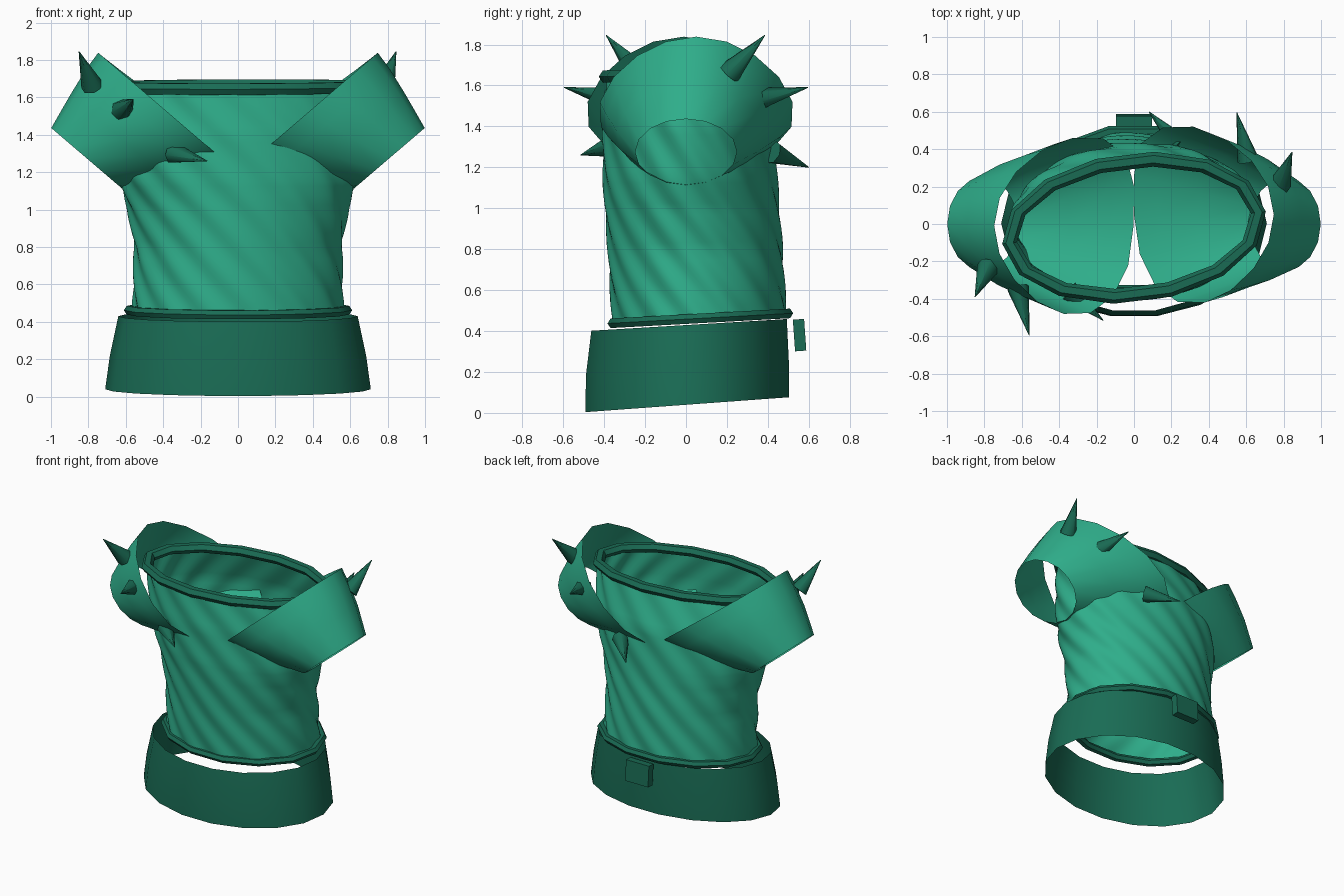
import bpy, bmesh, math
from mathutils import Vector, Matrix

if "Cube" in bpy.data.objects:
    bpy.data.objects.remove(bpy.data.objects["Cube"])

def material(name, rgb):
    m = bpy.data.materials.new(name)
    m.diffuse_color = (*rgb, 1)
    m.use_nodes = True
    m.node_tree.nodes["Principled BSDF"].inputs["Base Color"].default_value = m.diffuse_color
    return m

GREEN = material("green_cloth", (0.028, 0.42, 0.255))
DARK = material("dark_green", (0.01, 0.15, 0.09))

def finish(name, bm, mat, smooth=None):
    me = bpy.data.meshes.new(name)
    bm.to_mesh(me)
    bm.free()
    ob = bpy.data.objects.new(name, me)
    bpy.context.collection.objects.link(ob)
    me.materials.append(mat)
    if smooth:
        bpy.ops.object.select_all(action='DESELECT')
        ob.select_set(True)
        bpy.context.view_layer.objects.active = ob
        bpy.ops.object.shade_smooth_by_angle(angle=math.radians(smooth))
    return ob

def loft(name, rings, mat, smooth=40, closed=False):
    """Skin a list of closed rings; closed also joins last ring to first."""
    bm = bmesh.new()
    vs = [[bm.verts.new(p) for p in r] for r in rings]
    pairs = list(zip(vs, vs[1:])) + ([(vs[-1], vs[0])] if closed else [])
    for a, b in pairs:
        n = len(a)
        for i in range(n):
            j = (i + 1) % n
            bm.faces.new((a[i], a[j], b[j], b[i]))
    return finish(name, bm, mat, smooth)

def oval(rx, ry, cy, z, slope, n, turn=0.0):
    """Tilted oval ring; slope raises the back."""
    pts = []
    for i in range(n):
        t = 2 * math.pi * i / n
        p = Matrix.Rotation(turn, 3, 'Z') @ Vector((rx * math.cos(t), ry * math.sin(t), 0))
        pts.append(Vector((p.x, p.y + cy, z + slope * p.y)))
    return pts

# Torso: oval tube with shallow ridges that spiral upward
KEYS = [  # z, half width, half depth, centre y, slope
    (0.46, 0.57, 0.43, 0.065, 0.05), (0.80, 0.56, 0.43, 0.045, 0.03),
    (1.00, 0.595, 0.43, 0.03, 0.0), (1.15, 0.64, 0.43, 0.02, 0.0),
    (1.40, 0.675, 0.42, 0.01, 0.0), (1.65, 0.67, 0.365, -0.02, 0.03)]
RIDGES, SUB = 14, 8
rows = []
for k0, k1 in zip(KEYS, KEYS[1:]):
    for s in range(6):
        rows.append([a + (b - a) * s / 6 for a, b in zip(k0, k1)])
rows.append(list(KEYS[-1]))
torso = []
for z, rx, ry, cy, slope in rows:
    ring = []
    f = (z - 0.46) / 1.19
    skew = math.radians(7) * max(0, f * 2 - 1)
    for i in range(RIDGES * SUB):
        t = 2 * math.pi * i / (RIDGES * SUB)
        a = t - 2.1 * f
        r = 0.985 + 0.015 * math.cos(RIDGES * t)
        p = Matrix.Rotation(skew, 3, 'Z') @ Vector((rx * r * math.cos(a), ry * r * math.sin(a), 0))
        ring.append((p.x, p.y + cy, z + slope * p.y))
    torso.append(ring)
loft("torso", torso, GREEN, 60)

# Neck and waist piping: small hexagonal section swept round an oval
def piping(name, rx, ry, cy, z, slope, w, h, turn=0.0):
    rings = []
    for k in range(6):
        t = math.pi * k / 3
        d = w * math.cos(t)
        rings.append(oval(rx + d, ry + d, cy, z + h * math.sin(t), slope, 14, turn))
    loft(name, rings, DARK, 35, closed=True)

piping("neck_trim", 0.67, 0.36, -0.02, 1.655, 0.03, 0.04, 0.035, math.radians(7))
piping("waist_trim", 0.58, 0.435, 0.07, 0.462, 0.055, 0.03, 0.027)

# Flared belt and its back buckle
loft("belt", [oval(0.71, 0.505, 0.005, 0.04, 0.073, 18),
              oval(0.685, 0.503, 0.007, 0.22, 0.065, 18),
              oval(0.64, 0.485, 0.015, 0.43, 0.06, 18)], DARK, 60)
bm = bmesh.new()
bmesh.ops.create_cube(bm, size=1, matrix=Matrix.Translation((0, 0.555, 0.38))
                      @ Matrix.Rotation(math.radians(4), 4, 'X')
                      @ Matrix.Diagonal((0.19, 0.055, 0.155, 1)))
finish("buckle", bm, DARK)

# Shoulder sleeves: egg-shaped inner rim narrowing to the round arm opening
def sleeve(name, side, shift):
    rings = []
    for x, z, r, cy, egg in ((0.375, 1.52, 0.49, shift, 1.0),
                             (0.475, 1.46, 0.445, shift * 0.8, 0.8),
                             (0.62, 1.375, 0.365, shift * 0.45, 0.4),
                             (0.81, 1.275, 0.248, 0, 0.0)):
        ring = []
        for i in range(16):
            t = 2 * math.pi * i / 16
            c, s = math.cos(t), math.sin(t)
            y = r * s * (1 - egg * (0.04 + 0.18 * c)) + cy
            lean = 0.22 * egg * max(y, 0) * (1 - c) / 2
            px = max(x + 0.76 * r * c - lean, 0.0)   # the two sleeves meet at the middle
            ring.append((side * px, y, z + 0.65 * r * c))
        rings.append(ring)
    if side > 0:
        rings.reverse()
    loft(name, rings, GREEN, 60)

sleeve("sleeve_left", -1, -0.01)
sleeve("sleeve_right", 1, 0.05)

# Spikes: front of one shoulder, back of the other
def spike(name, base, tip):
    b, t = Vector(base), Vector(tip)
    d = t - b
    bm = bmesh.new()
    bmesh.ops.create_cone(bm, cap_ends=True, segments=7, radius1=0.06, radius2=0.002,
                          depth=d.length, matrix=Matrix.Translation((b + t) / 2)
                          @ d.to_track_quat('Z', 'Y').to_matrix().to_4x4())
    finish(name, bm, DARK, 60)

SPIKES = [((-0.78, -0.23, 1.66), (-0.85, -0.39, 1.845)),
          ((-0.62, -0.34, 1.53), (-0.56, -0.595, 1.59)),
          ((-0.35, -0.36, 1.305), (-0.165, -0.515, 1.26)),
          ((0.78, 0.21, 1.66), (0.845, 0.385, 1.845)),
          ((0.61, 0.34, 1.53), (0.55, 0.595, 1.59)),
          ((0.25, 0.42, 1.275), (0.08, 0.60, 1.20))]
for i, (b, t) in enumerate(SPIKES):
    spike(f"spike_{i + 1}", b, t)
